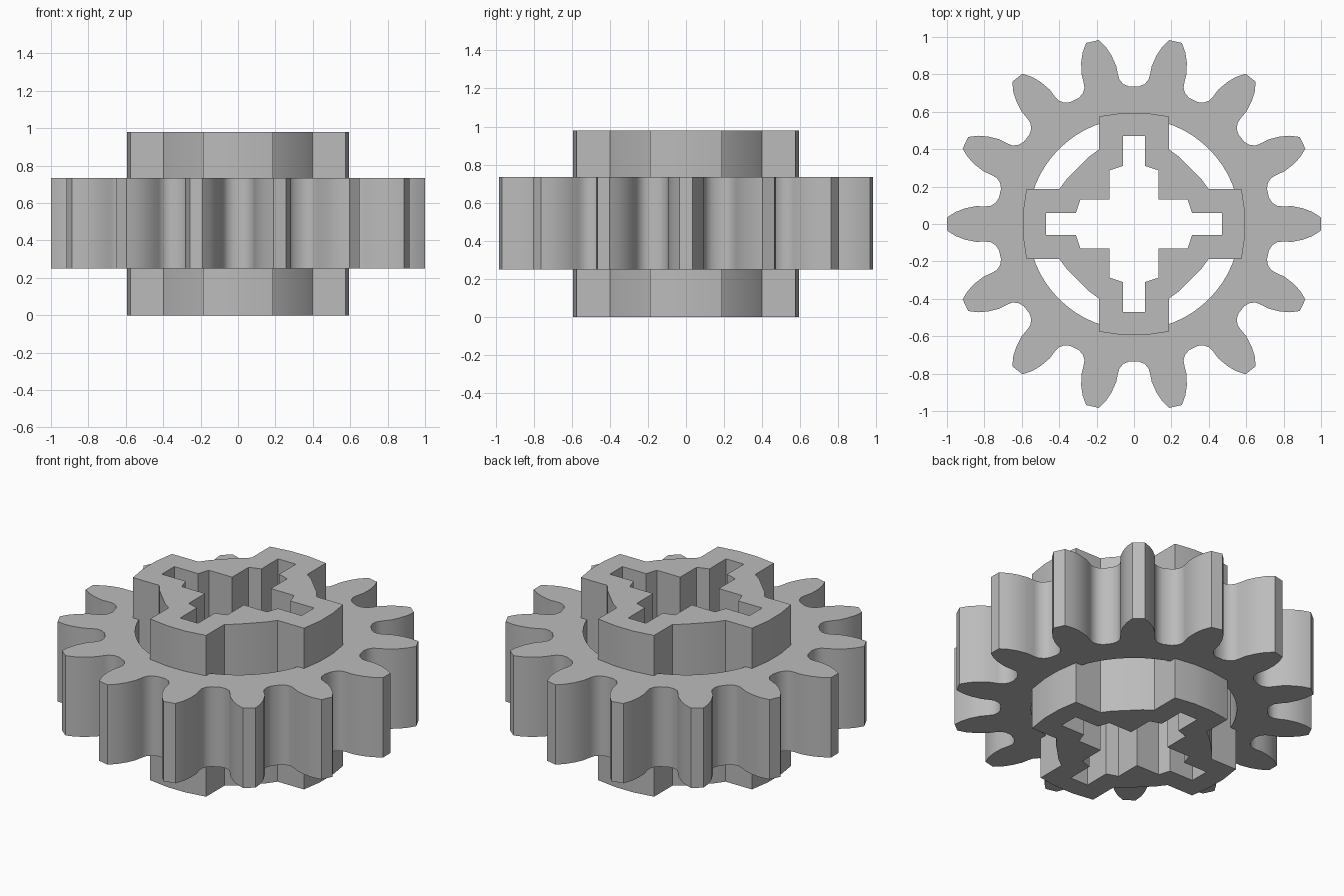
import bpy
import bmesh
from math import cos, sin, pi, tau, radians

cube = bpy.data.objects.get("Cube")
if cube:
    bpy.data.objects.remove(cube, do_unlink=True)

grey = bpy.data.materials.new("plain grey")
grey.use_nodes = True
grey.diffuse_color = (0.5, 0.5, 0.5, 1)
grey.node_tree.nodes["Principled BSDF"].inputs["Base Color"].default_value = (0.5, 0.5, 0.5, 1)


def turn(points, angle):
    c, s = cos(angle), sin(angle)
    return [(x * c - y * s, x * s + y * c) for x, y in points]


def repeat(points, count, start=0.0):
    """Rotate one section of outline around the axis to close the loop."""
    return [p for i in range(count) for p in turn(points, start + i * tau / count)]


def mirrored(half):
    """Complete a section that is symmetric about the x axis."""
    return [(x, -y) for x, y in reversed(half)] + half


def plate(name, outline, hole, z0, z1):
    """Extrude an outline with a hole between two heights."""
    bm = bmesh.new()
    for loop in (outline, hole):
        verts = [bm.verts.new((x, y, z0)) for x, y in loop]
        for a, b in zip(verts, verts[1:] + verts[:1]):
            bm.edges.new((a, b))
    bmesh.ops.triangle_fill(bm, edges=bm.edges[:], use_beauty=True, use_dissolve=False)
    top = bmesh.ops.extrude_face_region(bm, geom=bm.faces[:], use_keep_orig=True)["geom"]
    bmesh.ops.translate(bm, vec=(0, 0, z1 - z0),
                        verts=[v for v in top if isinstance(v, bmesh.types.BMVert)])
    bmesh.ops.recalc_face_normals(bm, faces=bm.faces[:])
    mesh = bpy.data.meshes.new(name)
    bm.to_mesh(mesh)
    bm.free()
    mesh.materials.append(grey)
    obj = bpy.data.objects.new(name, mesh)
    bpy.context.collection.objects.link(obj)
    bpy.ops.object.select_all(action="DESELECT")
    obj.select_set(True)
    bpy.context.view_layer.objects.active = obj
    bpy.ops.object.shade_smooth_by_angle(angle=radians(35))
    return obj


# Toothed ring: one gap between two teeth, repeated
teeth = 14
gap = mirrored([(0.735, 0.025), (0.747, 0.055), (0.77, 0.077), (0.80, 0.086),
                (0.845, 0.095), (0.90, 0.12), (0.945, 0.15), (0.983, 0.189)])
bore = repeat([(0.567, 0)], 64)
plate("toothed_ring", repeat(gap, teeth, pi / teeth), bore, 0.25, 0.735)

# Hub: four arms joined by rounded corners, with a stepped cross-shaped socket
arm = mirrored([(0.594, 0.06), (0.575, 0.188), (0.398, 0.188), (0.36, 0.24)])
socket = mirrored([(0.47, 0.06), (0.31, 0.06), (0.287, 0.13)])
corner = [(0.13, 0.13)]
plate("hub", repeat(arm, 4), repeat(socket + corner, 4), 0, 0.98)
